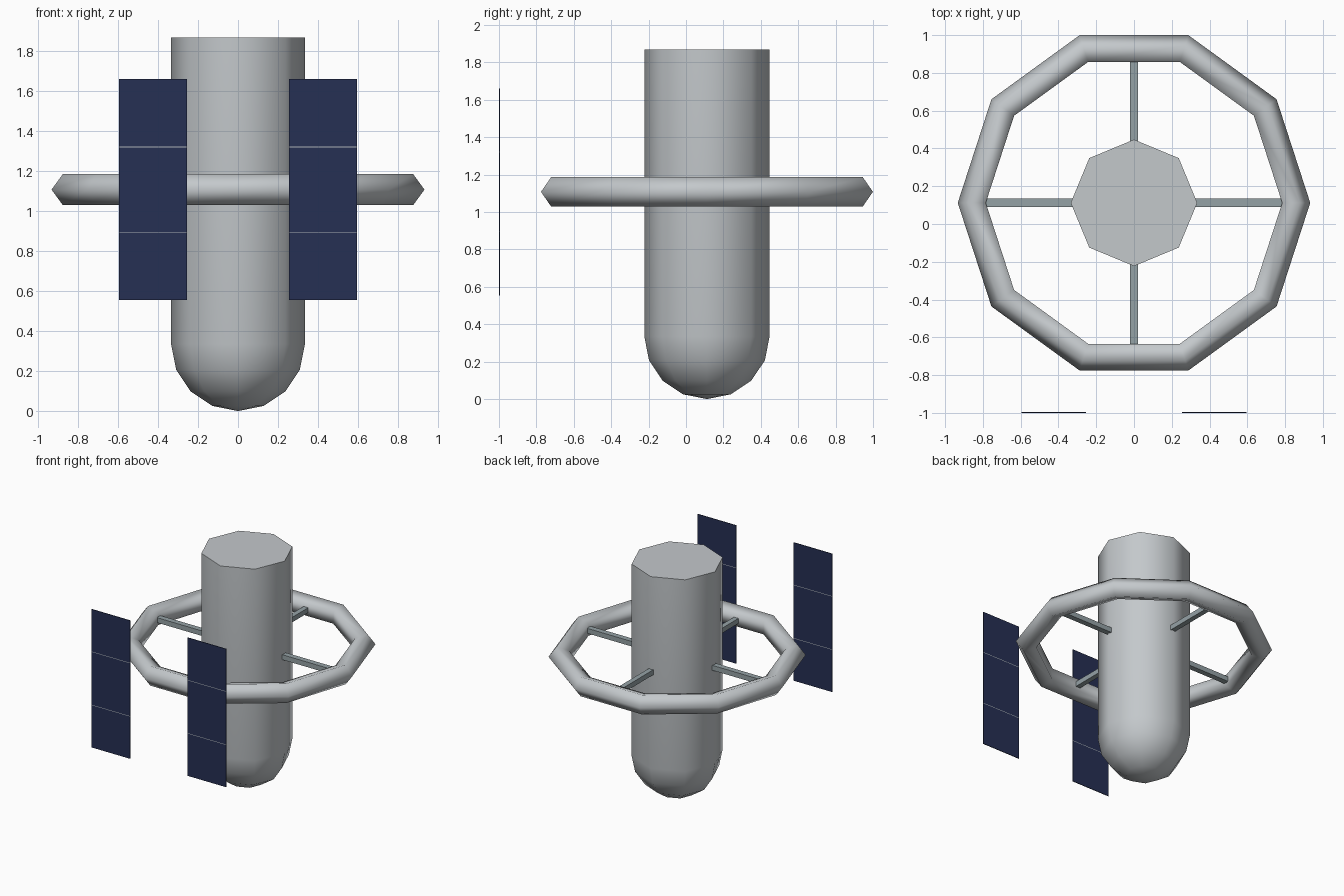
import bpy, bmesh
from math import sin, cos, pi
from mathutils import Vector, Matrix

cube = bpy.data.objects.get("Cube")
if cube:
    bpy.data.objects.remove(cube, do_unlink=True)


def material(name, rgb):
    m = bpy.data.materials.new(name)
    m.use_nodes = True
    m.diffuse_color = (*rgb, 1)
    m.node_tree.nodes["Principled BSDF"].inputs["Base Color"].default_value = (*rgb, 1)
    return m


HULL = material("hull grey", (0.55, 0.58, 0.60))
STEEL = material("strut steel", (0.30, 0.36, 0.38))
NAVY = material("panel navy", (0.019, 0.029, 0.088))
SEAM = material("panel seam", (0.48, 0.51, 0.53))

CY = 0.112          # hull axis in y
RING_Z = 1.108      # ring mid height
R = 0.335           # hull radius


def finish(bm, name, mats, location=(0, 0, 0), smooth=None):
    bmesh.ops.recalc_face_normals(bm, faces=bm.faces)
    mesh = bpy.data.meshes.new(name)
    bm.to_mesh(mesh)
    bm.free()
    for m in mats:
        mesh.materials.append(m)
    ob = bpy.data.objects.new(name, mesh)
    ob.location = location
    bpy.context.collection.objects.link(ob)
    if smooth:
        bpy.ops.object.select_all(action='DESELECT')
        ob.select_set(True)
        bpy.context.view_layer.objects.active = ob
        bpy.ops.object.shade_smooth_by_angle(angle=smooth)
    return ob


def lathe(name, points, sides, closed, location, smooth):
    """Turn a (radius, height) profile round the z axis."""
    bm = bmesh.new()
    vs = [bm.verts.new((r, 0, z)) for r, z in points]
    pairs = list(zip(vs, vs[1:])) + ([(vs[-1], vs[0])] if closed else [])
    edges = [bm.edges.new(p) for p in pairs]
    bmesh.ops.spin(bm, geom=vs + edges, cent=(0, 0, 0), axis=(0, 0, 1),
                   angle=2 * pi, steps=sides, use_merge=False)
    bmesh.ops.remove_doubles(bm, verts=bm.verts, dist=0.0005)
    return finish(bm, name, [HULL], location, smooth)


# Eight-sided hull with a rounded lower end and flat top
dome = [(R * sin(i * pi / 8), R * (1 - cos(i * pi / 8))) for i in range(5)]
lathe("hull", dome + [(R, 1.87), (0, 1.87)], 8, False, (0, CY, 0), pi / 3)

# Ten-sided ring with a five-sided tube
tube = [(0.851 + 0.082 * cos(i * 2 * pi / 5), 0.082 * sin(i * 2 * pi / 5)) for i in range(5)]
lathe("habitat_ring", tube, 10, True, (0, CY, RING_Z), pi * 0.45)


def box(name, size, location, mats, cuts=()):
    bm = bmesh.new()
    bmesh.ops.create_cube(bm, size=1, matrix=Matrix.Diagonal((*size, 1)))
    for z in cuts:
        bmesh.ops.bisect_plane(bm, geom=bm.verts[:] + bm.edges[:] + bm.faces[:],
                               plane_co=(0, 0, z), plane_no=(0, 0, 1))
    # Narrow bands between paired cuts become seams
    for f in bm.faces:
        zs = [v.co.z for v in f.verts]
        if cuts and abs(f.normal.z) < 0.5 and max(zs) - min(zs) < 0.01:
            f.material_index = 1
    return finish(bm, name, mats, location)


# Four spokes joining hull and ring
for name, d in (("left", (1, 0)), ("right", (-1, 0)), ("back", (0, 1)), ("front", (0, -1))):
    along_x = d[0] != 0
    start, end = R - 0.03, 0.80 if along_x else 0.765
    mid, length = (start + end) / 2, end - start
    size = (length, 0.044, 0.04) if along_x else (0.04, length, 0.04)
    box(name + "_spoke", size, (d[0] * mid, CY + d[1] * mid, RING_Z), [STEEL])

# Two thin solar panels, each in three cells
seams = [s * 0.213 + e for s in (-1, 1) for e in (-0.002, 0.002)]
for name, side in (("left", 1), ("right", -1)):
    box(name + "_solar_panel", (0.34, 0.005, 1.106), (side * 0.425, -0.9975, 1.108),
        [NAVY, SEAM], seams)
